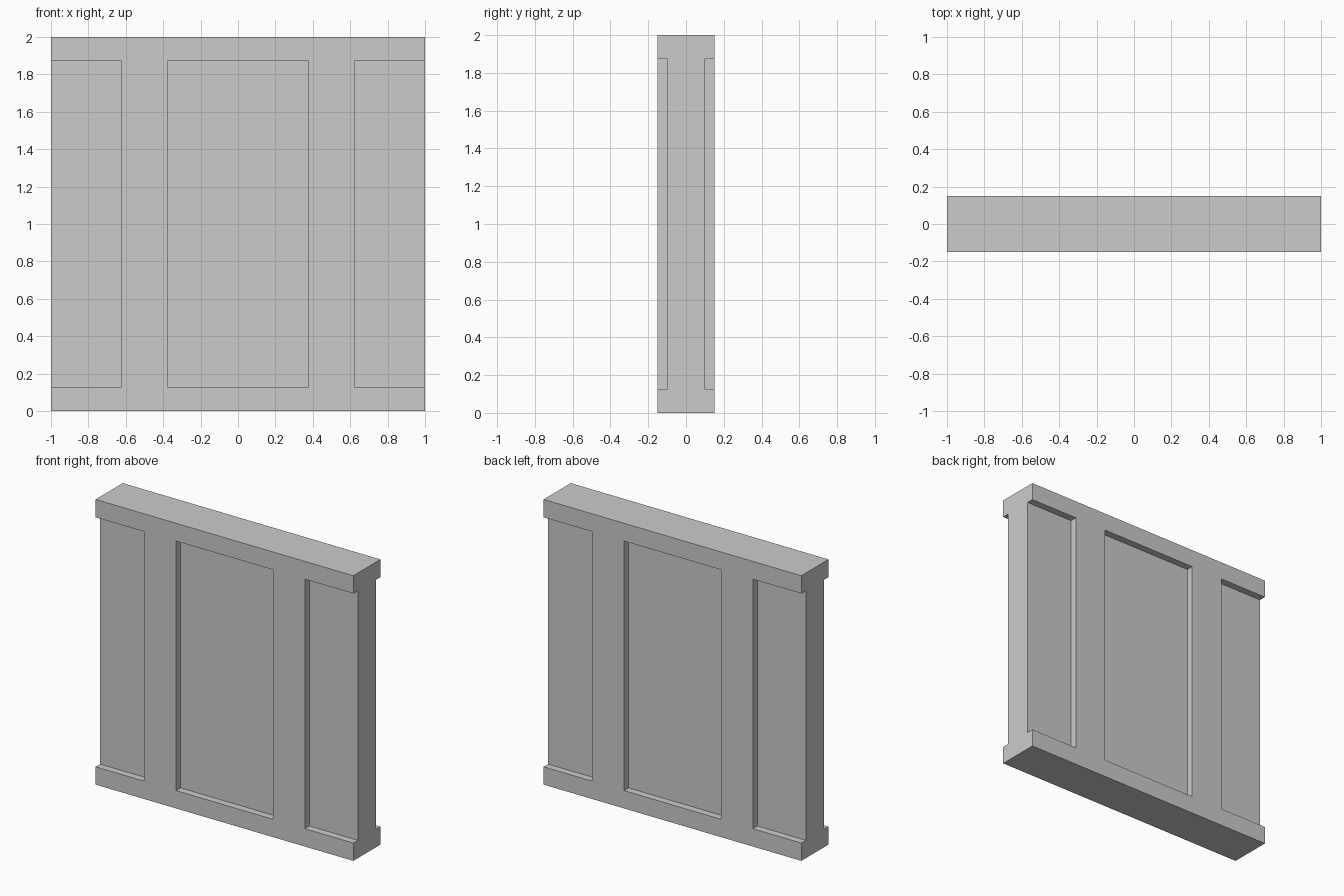
import bpy

default = bpy.data.objects.get("Cube")
if default:
    bpy.data.objects.remove(default, do_unlink=True)

WIDTH, HEIGHT, DEPTH = 2.0, 2.0, 0.3
RAIL = 0.125          # height of top and bottom rails
POST_IN, POST_OUT = 0.375, 0.625
RECESS = 0.05         # how far the panels sit back
OVER = 0.1            # cutter overshoot past the outer faces

grey = bpy.data.materials.new("plain_grey")
grey.use_nodes = True
colour = (0.6, 0.6, 0.6, 1.0)
grey.diffuse_color = colour
grey.node_tree.nodes["Principled BSDF"].inputs["Base Color"].default_value = colour


def box(name, low, high):
    """Axis-aligned box between two corners."""
    bpy.ops.mesh.primitive_cube_add(
        size=1, location=[(a + b) / 2 for a, b in zip(low, high)])
    obj = bpy.context.object
    obj.name = name
    obj.scale = [b - a for a, b in zip(low, high)]
    bpy.ops.object.transform_apply(location=True, rotation=False, scale=True)
    return obj


# Solid wall with rails and posts at full depth
wall = box("panelled_wall", (-WIDTH / 2, -DEPTH / 2, 0), (WIDTH / 2, DEPTH / 2, HEIGHT))
wall.data.materials.append(grey)

# Recessed panels: one in the middle, one open to each end, on both faces
spans = [(-WIDTH / 2 - OVER, -POST_OUT), (-POST_IN, POST_IN), (POST_OUT, WIDTH / 2 + OVER)]
inner, outer = DEPTH / 2 - RECESS, DEPTH / 2 + OVER
for x0, x1 in spans:
    for y0, y1 in [(-outer, -inner), (inner, outer)]:
        cutter = box("panel_cutter", (x0, y0, RAIL), (x1, y1, HEIGHT - RAIL))
        cutter.hide_render = True
        cutter.data.materials.append(grey)
        cut = wall.modifiers.new("panel_recess", "BOOLEAN")
        cut.operation = "DIFFERENCE"
        cut.solver = "EXACT"
        cut.object = cutter
        bpy.context.view_layer.objects.active = wall
        bpy.ops.object.modifier_apply(modifier=cut.name)
        bpy.data.objects.remove(cutter, do_unlink=True)
